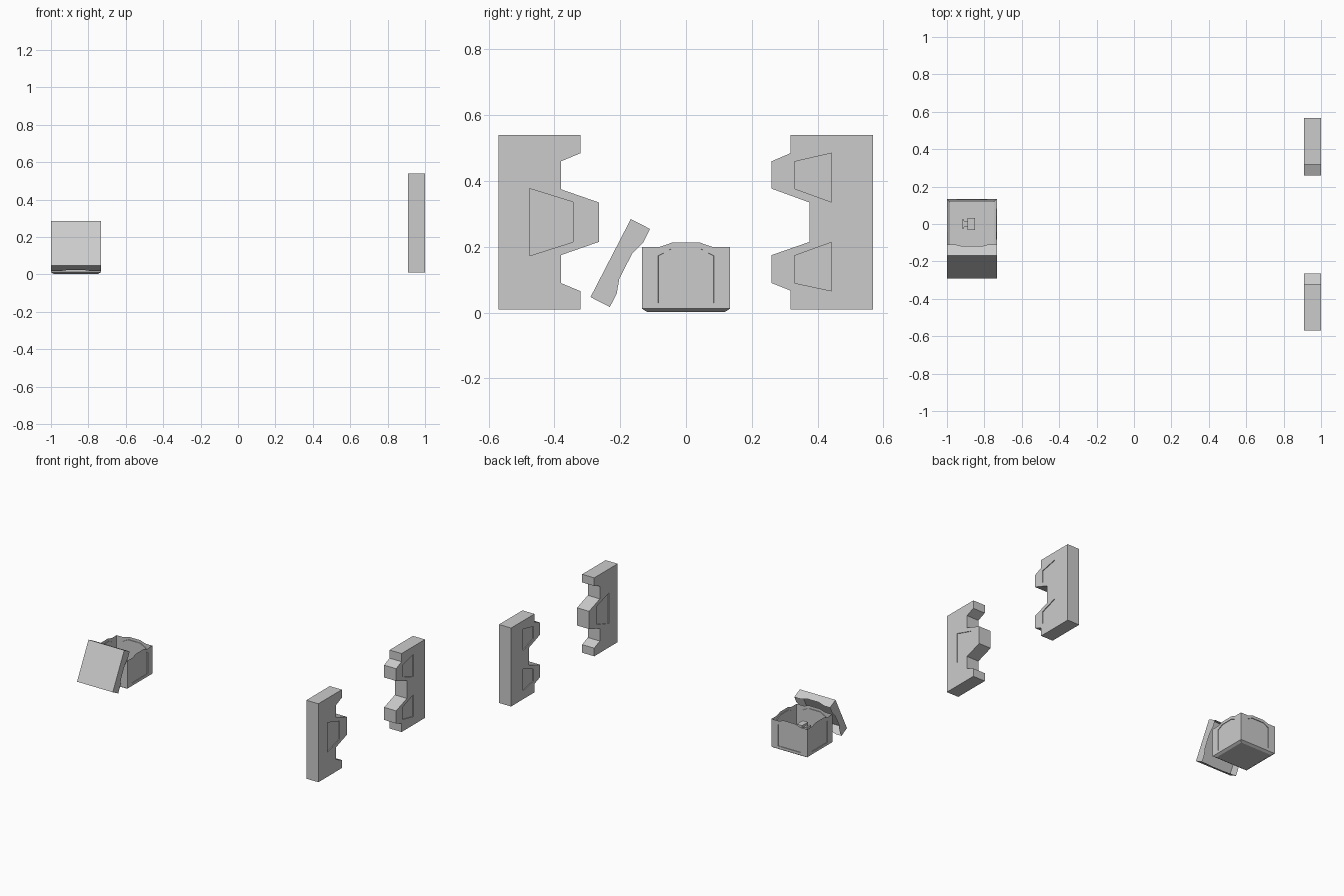
import bpy, bmesh, math
from mathutils import Matrix, Vector

if "Cube" in bpy.data.objects:
    bpy.data.objects.remove(bpy.data.objects["Cube"])


def make_object(name, bm):
    bmesh.ops.remove_doubles(bm, verts=bm.verts, dist=1e-5)
    bmesh.ops.recalc_face_normals(bm, faces=bm.faces)
    mesh = bpy.data.meshes.new(name)
    bm.to_mesh(mesh)
    bm.free()
    ob = bpy.data.objects.new(name, mesh)
    bpy.context.collection.objects.link(ob)
    return ob


def prism(name, profile, x0, x1):
    """Extrude a (y, z) outline from x0 to x1."""
    bm = bmesh.new()
    face = bm.faces.new([bm.verts.new((x0, y, z)) for y, z in profile])
    new = bmesh.ops.extrude_face_region(bm, geom=[face])["geom"]
    bmesh.ops.translate(bm, vec=(x1 - x0, 0, 0),
                        verts=[v for v in new if isinstance(v, bmesh.types.BMVert)])
    return make_object(name, bm)


def door(name, profile, panels):
    """Thick door leaf with shallow recessed panels on both faces."""
    ob = prism(name, profile, 0.91, 1.0)
    for i, panel in enumerate(panels):
        for j, (a, b) in enumerate([(0.89, 0.915), (0.995, 1.02)]):
            cutter = prism(f"{name}_panel_cutter_{i}_{j}", panel, a, b)
            cutter.hide_render = True
            cutter.hide_viewport = True
            mod = ob.modifiers.new("panel", 'BOOLEAN')
            mod.operation = 'DIFFERENCE'
            mod.solver = 'EXACT'
            mod.object = cutter


# Interlocking door leaves
door("left_door",
     [(-.57, .01), (-.32, .01), (-.32, .065), (-.38, .09), (-.38, .175), (-.265, .215),
      (-.265, .335), (-.38, .375), (-.38, .46), (-.32, .485), (-.32, .54), (-.57, .54)],
     [[(-.475, .173), (-.343, .215), (-.343, .336), (-.475, .377)]])
door("right_door",
     [(.568, .01), (.568, .54), (.318, .54), (.318, .485), (.26, .46), (.26, .377),
      (.375, .335), (.375, .215), (.26, .175), (.26, .09), (.318, .067), (.318, .01)],
     [[(.33, .377), (.443, .336), (.443, .485), (.33, .459)],
      [(.33, .09), (.443, .066), (.443, .214), (.33, .173)]])

# Crate and lid share this half size
H = 0.1335
CX = -0.8665


def four_sides(bm, build_side):
    """Run a side builder for each of the four walls."""
    for k in range(4):
        rot = Matrix.Rotation(k * math.pi / 2, 4, 'Z')
        build_side(lambda u, d, z: bm.verts.new(rot @ Vector((u, -d, z))))


# Open crate with humped rim and recessed side panels
bm = bmesh.new()


def crate_side(v):
    rim = [(-H, .012), (-H, .2), (-.08, .2), (-.042, .213),
           (.042, .213), (.08, .2), (H, .2), (H, .012)]
    pan = [(-.085, .03), (-.085, .173), (-.044, .194),
           (.044, .194), (.085, .173), (.085, .03)]
    o = [v(u, H, z) for u, z in rim]
    p = [v(u, H, z) for u, z in pan]
    q = [v(u * .985, H - .004, z) for u, z in pan]
    frame = [(o[0], o[1], p[1], p[0]), (o[1], o[2], p[1]), (o[2], o[3], p[2], p[1]),
             (o[3], o[4], p[3], p[2]), (o[4], o[5], p[4], p[3]), (o[5], o[6], p[4]),
             (o[6], o[7], p[5], p[4]), (o[7], o[0], p[0], p[5])]
    for f in frame:
        bm.faces.new(f)
    for i in range(6):
        j = (i + 1) % 6
        bm.faces.new((p[i], p[j], q[j], q[i]))
    bm.faces.new(q)
    # chamfer to the floor
    bm.faces.new((o[0], o[7], v(.118, .118, .002), v(-.118, .118, .002)))


four_sides(bm, crate_side)
bm.faces.new([bm.verts.new((x, y, .002)) for x, y in
              [(-.118, -.118), (.118, -.118), (.118, .118), (-.118, .118)]])
make_object("crate", bm).location = (CX, 0, 0)

# Lid: top plate with skirt notched to match the rim, leaning on the crate
bm = bmesh.new()


def lid_side(v):
    edge = [(-H, 0), (-H, -.066), (-.088, -.066), (-.043, -.052),
            (.043, -.052), (.088, -.066), (H, -.066), (H, 0)]
    bm.faces.new([v(u, H, z) for u, z in edge])


four_sides(bm, lid_side)
bm.faces.new([bm.verts.new((x, y, 0)) for x, y in [(-H, -H), (H, -H), (H, H), (-H, H)]])
lid = make_object("crate_lid", bm)
lid.rotation_euler = (math.radians(62.7), 0, 0)
lid.location = (CX, -.229, .166)

# Small fitting held in the middle of the crate
for name, x0, x1, h in [("fitting_body", -.89, -.85, .032), ("fitting_neck", -.91, -.89, .017),
                        ("fitting_cap", -.92, -.908, .023)]:
    prism(name, [(-h, .125 - h), (h, .125 - h), (h, .125 + h), (-h, .125 + h)], x0, x1)
